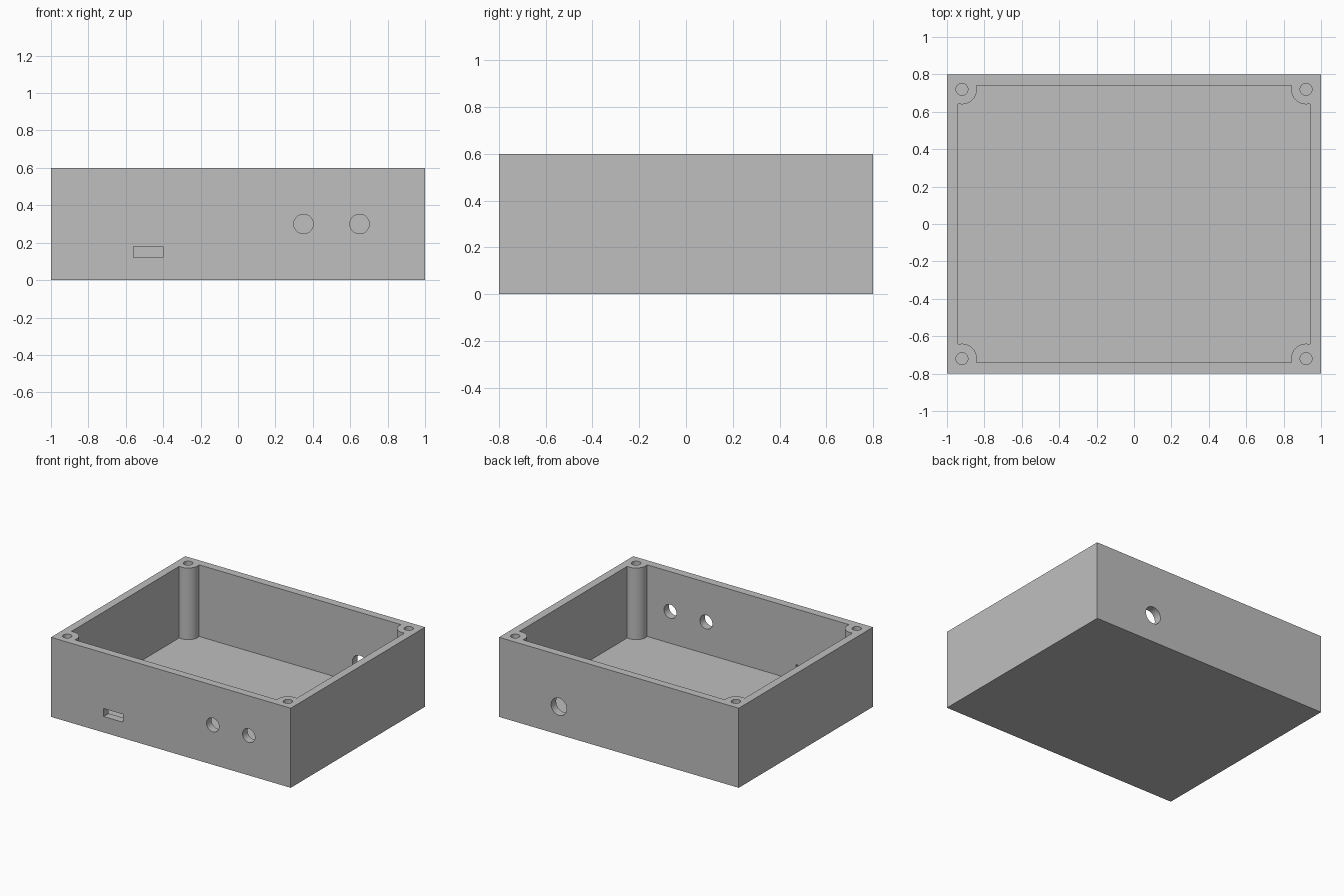
import bpy
import bmesh
import math
from mathutils import Matrix

cube = bpy.data.objects.get("Cube")
if cube:
    bpy.data.objects.remove(cube, do_unlink=True)

# Main dimensions
LENGTH, DEPTH, HEIGHT = 2.0, 1.6, 0.6
WALL = 0.06
POST_X, POST_Y, POST_R = 0.92, 0.72, 0.08
SCREW_R = 0.032
CORNERS = [(1, 1), (-1, 1), (-1, -1), (1, -1)]

grey = bpy.data.materials.new("plain_grey")
grey.use_nodes = True
colour = (0.52, 0.52, 0.52, 1)
grey.diffuse_color = colour
grey.node_tree.nodes["Principled BSDF"].inputs["Base Color"].default_value = colour


def make_object(name, bm):
    bmesh.ops.recalc_face_normals(bm, faces=bm.faces)
    mesh = bpy.data.meshes.new(name)
    bm.to_mesh(mesh)
    bm.free()
    mesh.materials.append(grey)
    obj = bpy.data.objects.new(name, mesh)
    bpy.context.collection.objects.link(obj)
    return obj


def box(name, size, centre):
    bm = bmesh.new()
    bmesh.ops.create_cube(bm, size=1, matrix=Matrix.Translation(centre) @ Matrix.Diagonal((*size, 1)))
    return make_object(name, bm)


def cylinder(name, radius, length, centre, along_y=False):
    turn = Matrix.Rotation(math.pi / 2 if along_y else 0, 4, "X")
    bm = bmesh.new()
    bmesh.ops.create_cone(bm, cap_ends=True, segments=48, radius1=radius, radius2=radius,
                          depth=length, matrix=Matrix.Translation(centre) @ turn)
    return make_object(name, bm)


def cavity():
    """Inner pocket whose outline bends around a round post in each corner."""
    inner_x, inner_y = LENGTH / 2 - WALL, DEPTH / 2 - WALL
    start = -math.acos((inner_x - POST_X) / POST_R)
    end = math.pi - math.asin((inner_y - POST_Y) / POST_R) - 2 * math.pi
    steps = 24
    arc = []
    for i in range(steps + 1):
        a = start + (end - start) * i / steps
        arc.append((POST_X + POST_R * math.cos(a), POST_Y + POST_R * math.sin(a)))
    bm = bmesh.new()
    ring = []
    for sx, sy in CORNERS:
        for x, y in (arc if sx * sy > 0 else arc[::-1]):
            ring.append(bm.verts.new((sx * x, sy * y, WALL)))
    face = bm.faces.new(ring)
    raised = bmesh.ops.extrude_face_region(bm, geom=[face])["geom"]
    bmesh.ops.translate(bm, vec=(0, 0, HEIGHT),
                        verts=[v for v in raised if isinstance(v, bmesh.types.BMVert)])
    return make_object("cavity_cutter", bm)


# Outer block
body = box("enclosure_body", (LENGTH, DEPTH, HEIGHT), (0, 0, HEIGHT / 2))

# Pocket, screw holes in the posts, and wall openings
front, back = -DEPTH / 2, DEPTH / 2
cutters = [cavity()]
for sx, sy in CORNERS:
    cutters.append(cylinder("screw_hole_cutter", SCREW_R, HEIGHT,
                            (sx * POST_X, sy * POST_Y, WALL + HEIGHT / 2)))
for x in (0.35, 0.65):
    cutters.append(cylinder("front_hole_cutter", 0.052, 0.2, (x, front, 0.3), True))
cutters.append(box("front_slot_cutter", (0.16, 0.2, 0.06), (-0.48, front, 0.15)))
cutters.append(cylinder("back_hole_cutter", 0.065, 0.2, (0.5, back, 0.21), True))

bpy.ops.object.select_all(action="DESELECT")
bpy.context.view_layer.objects.active = body
body.select_set(True)
for cutter in cutters:
    cutter.hide_render = True
    mod = body.modifiers.new("cut", "BOOLEAN")
    mod.operation = "DIFFERENCE"
    mod.solver = "EXACT"
    mod.object = cutter
    bpy.ops.object.modifier_apply(modifier=mod.name)
    bpy.data.objects.remove(cutter, do_unlink=True)

# Round surfaces smooth, corners crisp
bpy.ops.object.shade_smooth_by_angle(angle=math.radians(30))
